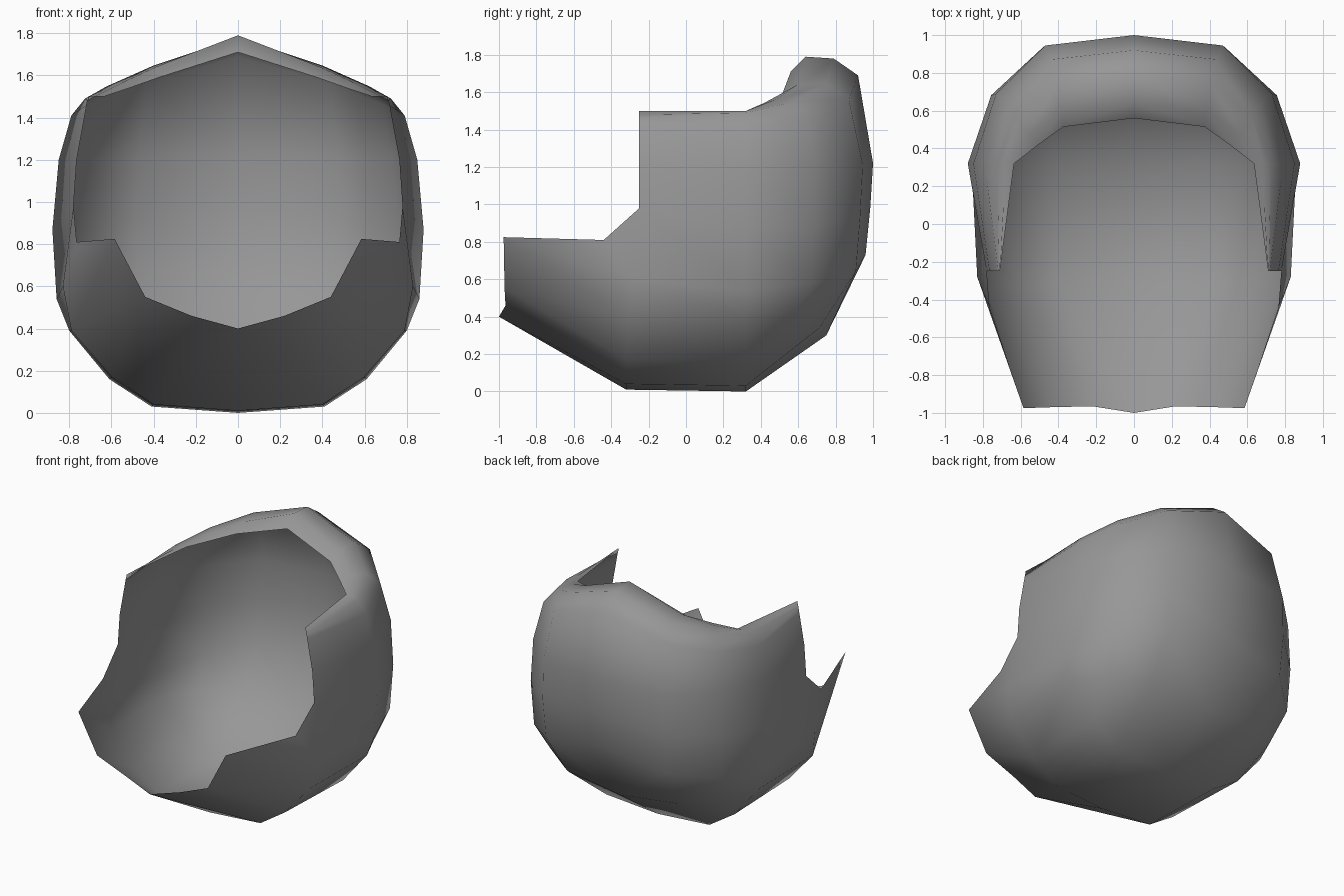
import bpy, bmesh

if "Cube" in bpy.data.objects:
    bpy.data.objects.remove(bpy.data.objects["Cube"])

# One open, thin shell: half is lofted from profiles, then mirrored across x
RIB_Y = 0.32

# Centre line up the back (y, z) ending in the curled lip
back_line = [(0.75, 0.30), (0.96, 0.73), (0.985, 0.98), (1.0, 1.22),
             (0.92, 1.69), (0.79, 1.78), (0.64, 1.79), (0.56, 1.71)]
# Side rib at y = RIB_Y (x, z)
side_rib = [(0.80, 0.39), (0.86, 0.54), (0.88, 0.87), (0.85, 1.20),
            (0.79, 1.41), (0.725, 1.49), (0.68, 1.50), (0.635, 1.50)]
# Front edge of the side wall (x, y, z)
front_edge = [(0.79, -0.31, 0.39), (0.83, -0.28, 0.60), (0.78, -0.25, 0.98),
              (0.765, -0.25, 1.20), (0.725, -0.25, 1.42), (0.718, -0.25, 1.46),
              (0.713, -0.25, 1.48), (0.71, -0.25, 1.50)]
# Floor cross-section (x, z) and front lip (x, y, z)
floor_line = [(0, 0.0), (0.41, 0.03), (0.61, 0.16)]
front_lip = [(0, -1.0, 0.40), (0.22, -0.965, 0.46),
             (0.44, -0.97, 0.55), (0.585, -0.975, 0.825)]
# Rounding of the back corner: shares of (side x, back depth, height change)
BODY = [(0.553, 0.919, 0.46), (0.859, 0.544, 0.80)]
RIM = [(0.59, 0.81, 0.57), (0.795, 0.42, 0.79)]

bm = bmesh.new()


def verts(points):
    return [bm.verts.new(p) for p in points]


def strip(a, b):
    """Join two rows of vertices with quads, skipping shared corners."""
    for i in range(len(a) - 1):
        corners = list(dict.fromkeys((a[i], a[i + 1], b[i + 1], b[i])))
        bm.faces.new(corners)


# Wall rows: back centre, two corner points, side rib, front edge
rows = []
for i, ((yc, zc), (xs, zs), front) in enumerate(zip(back_line, side_rib, front_edge)):
    t = max(0, i - 5) / 2
    pts = [(0, yc, zc)]
    for body, rim in zip(BODY, RIM):
        fx, fy, fz = (b + (r - b) * t for b, r in zip(body, rim))
        pts.append((xs * fx, RIB_Y + (yc - RIB_Y) * fy, zc + (zs - zc) * fz))
    rows.append(verts(pts + [(xs, RIB_Y, zs), front]))
for a, b in zip(rows, rows[1:]):
    strip(a, b)

# Floor, its rise into the back, and the sloping front apron
rear = verts([(x, RIB_Y, z) for x, z in floor_line]) + [rows[0][3]]
fore = verts([(x * 0.98, -0.32, z + 0.01) for x, z in floor_line]) + [rows[0][4]]
lip = verts(front_lip)
strip(rear, rows[0][:3] + [rows[0][3]])
strip(fore, rear)
strip(lip, fore)

# Side notch between the apron and the side wall
notch = bm.verts.new((0.765, -0.44, 0.81))
bm.faces.new((lip[3], rows[0][4], rows[1][4], notch))
bm.faces.new((notch, rows[1][4], rows[2][4]))

# Consistent outward normals
bmesh.ops.recalc_face_normals(bm, faces=bm.faces[:])
bm.normal_update()
lowest = min(bm.faces, key=lambda f: f.calc_center_median().z)
if lowest.normal.z > 0:
    bmesh.ops.reverse_faces(bm, faces=bm.faces[:])
for f in bm.faces:
    f.smooth = True

mesh = bpy.data.meshes.new("shell")
bm.to_mesh(mesh)
bm.free()
shell = bpy.data.objects.new("shell", mesh)
bpy.context.collection.objects.link(shell)
mirror = shell.modifiers.new("mirror", 'MIRROR')
mirror.use_axis[0] = True
mirror.use_clip = True
mirror.merge_threshold = 0.001

grey = bpy.data.materials.new("mid grey")
grey.diffuse_color = (0.31, 0.31, 0.31, 1)
grey.use_nodes = True
grey.node_tree.nodes["Principled BSDF"].inputs["Base Color"].default_value = grey.diffuse_color
mesh.materials.append(grey)
